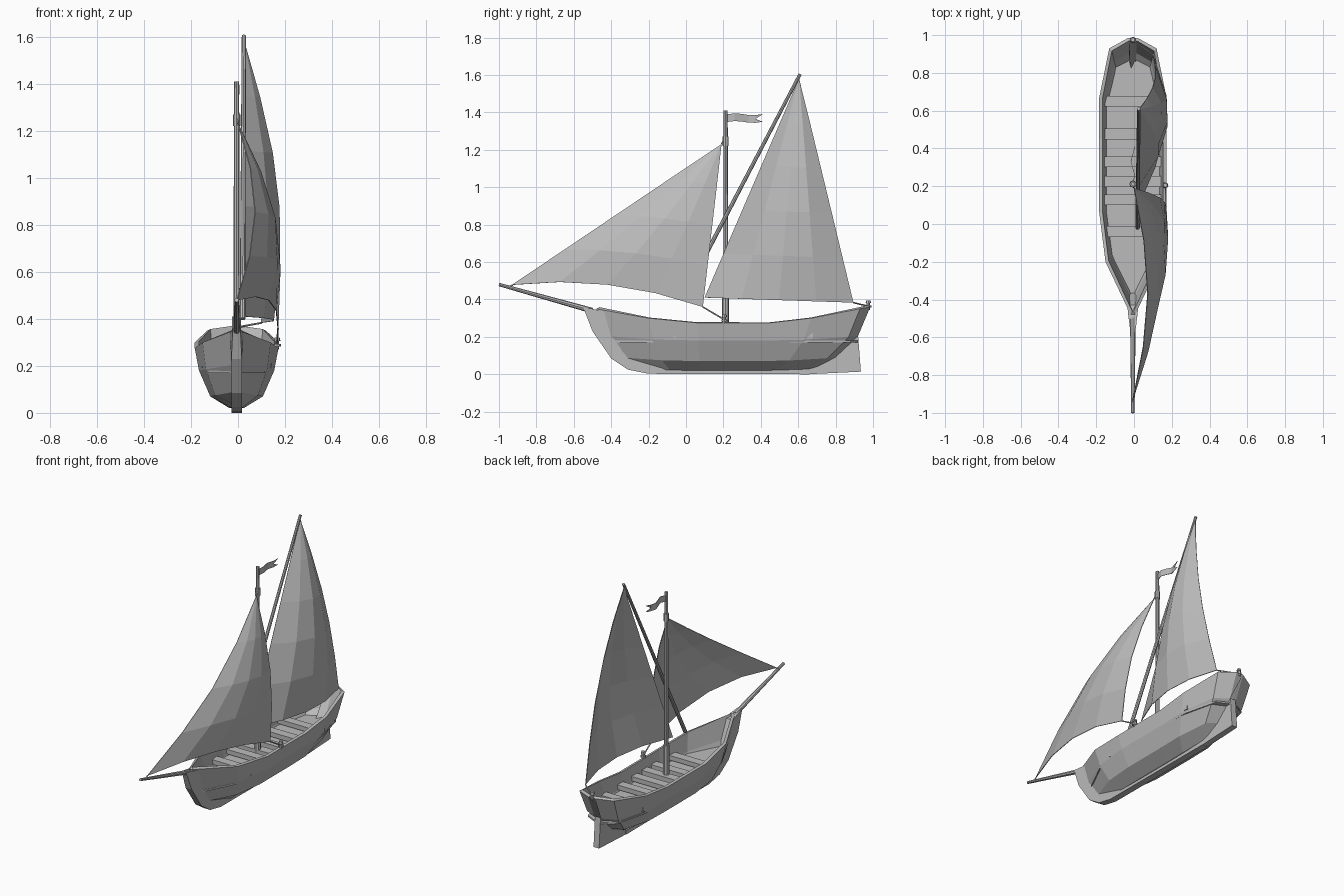
import bpy
import bmesh
from math import sin, pi
from mathutils import Vector

if "Cube" in bpy.data.objects:
    bpy.data.objects.remove(bpy.data.objects["Cube"])

CX = -0.006  # centreline of the hull

grey = bpy.data.materials.new("plain grey")
grey.use_nodes = True
GREY = (0.5, 0.5, 0.5, 1)
grey.diffuse_color = GREY
grey.node_tree.nodes["Principled BSDF"].inputs["Base Color"].default_value = GREY


def build(name, bm):
    bmesh.ops.recalc_face_normals(bm, faces=bm.faces)
    mesh = bpy.data.meshes.new(name)
    bm.to_mesh(mesh)
    bm.free()
    mesh.materials.append(grey)
    obj = bpy.data.objects.new(name, mesh)
    bpy.context.collection.objects.link(obj)
    return obj


def solidify(obj, thickness, offset=0):
    mod = obj.modifiers.new("thickness", "SOLIDIFY")
    mod.thickness = thickness
    mod.offset = offset
    mod.use_even_offset = True


def loft(name, rows, caps=False):
    """Skin a list of equally long point rows."""
    bm = bmesh.new()
    grid = [[bm.verts.new(p) for p in row] for row in rows]
    for a, b in zip(grid, grid[1:]):
        for i in range(len(a) - 1):
            bm.faces.new((a[i], a[i + 1], b[i + 1], b[i]))
    if caps:
        bm.faces.new(grid[0])
        bm.faces.new(grid[-1])
    bmesh.ops.remove_doubles(bm, verts=bm.verts, dist=0.0005)
    return build(name, bm)


def pole(name, a, b, r1, r2=None, sides=8):
    a, b = Vector(a), Vector(b)
    axis = b - a
    bm = bmesh.new()
    bmesh.ops.create_cone(bm, cap_ends=True, segments=sides, radius1=r1,
                          radius2=r1 if r2 is None else r2, depth=axis.length)
    obj = build(name, bm)
    obj.location = (a + b) / 2
    obj.rotation_mode = "QUATERNION"
    obj.rotation_quaternion = axis.to_track_quat("Z", "Y")
    return obj


def side_plate(name, outline, widths):
    """Extrude a (y, z) outline across x, with a half width per point."""
    rows = [[(CX + s * w, y, z) for (y, z), w in zip(outline, widths)] for s in (-1, 1)]
    bm = bmesh.new()
    left, right = [[bm.verts.new(p) for p in row] for row in rows]
    bm.faces.new(left)
    bm.faces.new(right)
    for i in range(len(left)):
        j = (i + 1) % len(left)
        bm.faces.new((left[i], left[j], right[j], right[i]))
    return build(name, bm)


def box(name, centre, size):
    bm = bmesh.new()
    bmesh.ops.create_cube(bm, size=1)
    bmesh.ops.scale(bm, vec=size, verts=bm.verts)
    obj = build(name, bm)
    obj.location = centre
    return obj


# Hull: sheer stations (y, half width, z), repeated at lower levels
stations = [(-0.48, 0.012, 0.35), (-0.2, 0.145, 0.30), (0.06, 0.178, 0.275),
            (0.45, 0.178, 0.275), (0.67, 0.178, 0.30), (0.93, 0.125, 0.35),
            (0.985, 0.025, 0.36)]
# levels: bow y, stern y, width factor, middle z, rise at the ends
levels = [(-0.43, 0.92, 0.9, 0.18, 0.025), (-0.35, 0.80, 0.63, 0.07, 0.02),
          (-0.27, 0.69, 0.17, 0.02, 0.01)]
rows = []
for y, w, z in stations:
    s = (y - stations[0][0]) / (stations[-1][0] - stations[0][0])
    half = [(w, y, z)]
    for bow, stern, f, mid, rise in levels:
        half.append((w * f, bow + (stern - bow) * s, mid + rise * abs(2 * s - 1) ** 3))
    rows.append([(CX + x, yy, zz) for x, yy, zz in half]
                + [(CX - x, yy, zz) for x, yy, zz in reversed(half)])
hull = loft("hull", rows, caps=True)
solidify(hull, 0.018, -1)

# Keel with stem and rudder
stem = [(-0.55, 0.36), (-0.5, 0.23), (-0.4, 0.085), (-0.31, 0.025), (-0.2, 0.003),
        (0.66, 0), (0.66, 0.05), (-0.2, 0.06), (-0.34, 0.12), (-0.43, 0.335)]
side_plate("keel_and_stem", stem, [0.016] + [0.022] * 8 + [0.03])
side_plate("rudder", [(0.64, 0), (0.935, 0.014), (0.92, 0.21), (0.64, 0.05)], [0.02] * 4)

# Floor inside the hull
bm = bmesh.new()
floor_line = [(-0.4, 0.015), (-0.19, 0.12), (0.06, 0.155), (0.66, 0.155), (0.88, 0.1), (0.92, 0.02)]
bm.faces.new([bm.verts.new((CX + x, y, 0.175)) for y, x in floor_line]
             + [bm.verts.new((CX - x, y, 0.175)) for y, x in reversed(floor_line)])
solidify(build("floor", bm), 0.01)

# Benches
for i, y in enumerate((-0.04, 0.128, 0.225, 0.33, 0.476, 0.65)):
    box(f"bench_{i + 1}", (CX, y, 0.205), (0.318 if y > 0 else 0.295, 0.057, 0.03))

# Mast and spars
MAST_Y = 0.212
pole("mast", (CX, MAST_Y, 0.17), (CX, MAST_Y, 1.41), 0.014, 0.011)
pole("mast_foot", (CX, MAST_Y, 0.17), (CX, MAST_Y, 0.41), 0.019)
pole("mast_band", (CX, MAST_Y, 1.22), (CX, MAST_Y, 1.27), 0.016)
pole("yard", (0.019, -0.02, 0.40), (0.025, 0.61, 1.605), 0.012, 0.009)
pole("bowsprit", (CX, -0.5, 0.34), (CX, -1.0, 0.48), 0.015, 0.009)


def sail(name, head, tack, clew, luff_bow, leech_bow, belly, foot_lift, rows_n, cols):
    """Triangular sail fanned down from its head and bellied towards +x."""
    head, tack, clew = Vector(head), Vector(tack), Vector(clew)
    rows = []
    for i in range(rows_n + 1):
        t = i / rows_n
        luff = head.lerp(tack, t) + Vector((luff_bow * sin(pi * t), 0, 0))
        leech = head.lerp(clew, t) + Vector((leech_bow * sin(pi * t), 0, 0))
        row = []
        for j in range(cols + 1):
            v = j / cols
            arc = 4 * v * (1 - v)
            row.append(luff.lerp(leech, v)
                       + Vector((belly * arc * sin(2.2 * t), 0, foot_lift * arc * t ** 3)))
        rows.append(row)
    solidify(loft(name, rows), 0.004)


sail("main_sail", (0.025, 0.605, 1.58), (0.025, 0.1, 0.41), (0.1, 0.895, 0.383),
     0, 0.045, 0.11, 0, 5, 4)
sail("jib_sail", (0.0, 0.19, 1.23), (CX, -0.93, 0.478), (0.17, 0.09, 0.36),
     0.075, 0.05, 0.06, 0.06, 4, 4)

# Pennant with a swallow tail
bm = bmesh.new()
top, bottom = [], []
for i in range(6):
    y = 0.22 + 0.19 * i / 5
    x = CX + 0.01 * sin(i * 1.6)
    z = 1.37 + 0.005 * sin(i * 1.3)
    top.append(bm.verts.new((x, y, z + 0.02)))
    bottom.append(bm.verts.new((x, y, z - 0.021)))
for i in range(4):
    bm.faces.new((top[i], top[i + 1], bottom[i + 1], bottom[i]))
notch = bm.verts.new((top[4].co + bottom[4].co) / 2)
bm.faces.new((top[4], top[5], notch))
bm.faces.new((bottom[4], notch, bottom[5]))
solidify(build("pennant", bm), 0.003)

# Mooring posts and ropes
for name, x, y, z in (("side", 0.166, 0.205, 0.27), ("stern", CX, 0.975, 0.345)):
    pole(f"{name}_post", (x, y, z), (x, y, z + 0.04), 0.009)
    pole(f"{name}_post_cap", (x, y, z + 0.035), (x, y, z + 0.05), 0.015, 0.011)
    pole(f"{name}_post_ring", (x, y, z + 0.012), (x, y, z + 0.024), 0.016)
ropes = {"jib_sheet": ((0.17, 0.09, 0.36), (0.166, 0.2, 0.295)),
         "main_sheet": ((0.1, 0.895, 0.383), (CX, 0.975, 0.364)),
         "jib_halyard": ((0, 0.19, 1.23), (CX, MAST_Y, 1.275)),
         "jib_tack_rope": ((CX, -0.925, 0.478), (CX, -0.955, 0.465))}
for name, (a, b) in ropes.items():
    pole(name, a, b, 0.004, sides=6)
